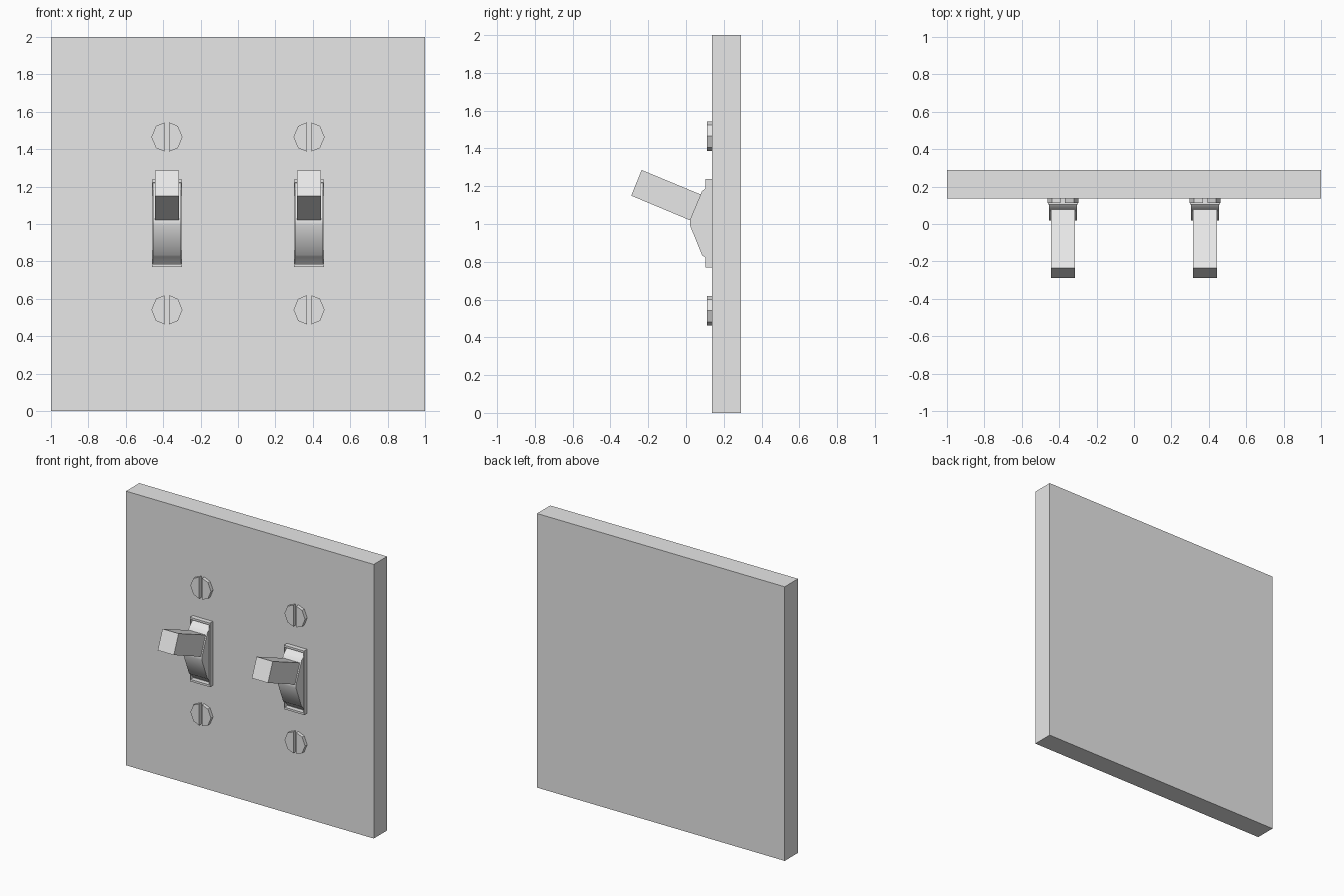
import bpy, bmesh, math

if "Cube" in bpy.data.objects:
    bpy.data.objects.remove(bpy.data.objects["Cube"])

grey = bpy.data.materials.new("plain_grey")
grey.use_nodes = True
colour = (0.8, 0.8, 0.8, 1)
grey.diffuse_color = colour
grey.node_tree.nodes["Principled BSDF"].inputs["Base Color"].default_value = colour


def extrude(name, points, vector, smooth_angle=None):
    """Solid made by sweeping a flat outline along a vector."""
    bm = bmesh.new()
    face = bm.faces.new([bm.verts.new(p) for p in points])
    swept = bmesh.ops.extrude_face_region(bm, geom=[face], use_keep_orig=True)
    bmesh.ops.translate(bm, vec=vector,
                        verts=[v for v in swept["geom"] if isinstance(v, bmesh.types.BMVert)])
    bmesh.ops.recalc_face_normals(bm, faces=bm.faces)
    mesh = bpy.data.meshes.new(name)
    bm.to_mesh(mesh)
    bm.free()
    mesh.materials.append(grey)
    obj = bpy.data.objects.new(name, mesh)
    bpy.context.collection.objects.link(obj)
    if smooth_angle:
        bpy.ops.object.select_all(action="DESELECT")
        obj.select_set(True)
        bpy.context.view_layer.objects.active = obj
        bpy.ops.object.shade_smooth_by_angle(angle=math.radians(smooth_angle))
    return obj


def box(name, x0, x1, y0, y1, z0, z1):
    return extrude(name, [(x0, y0, z0), (x1, y0, z0), (x1, y0, z1), (x0, y0, z1)],
                   (0, y1 - y0, 0))


def side_profile(name, x, half, profile, smooth_angle=None):
    return extrude(name, [(x - half, y, z) for y, z in profile], (2 * half, 0, 0), smooth_angle)


FRONT = 0.137
ROCKER = [(FRONT, 0.787), (0.1, 0.825), (0.085, 0.835), (0.02, 0.995),
          (0.02, 1.02), (0.085, 1.175), (0.1, 1.185), (FRONT, 1.22)]
LEVER = [(0.03, 1.016), (-0.29, 1.15), (-0.235, 1.286), (0.09, 1.151)]

# Wall plate
box("wall_plate", -1, 1, FRONT, 0.29, 0, 2)

for side, cx in (("right", -0.38), ("left", 0.38)):
    # Raised rim around the opening
    outer, inner, low, high, rim = 0.081, 0.075, 0.77, 1.237, 0.015
    for s, edge in ((-1, "right"), (1, "left")):
        xs = sorted((cx + s * inner, cx + s * outer))
        box(f"{side}_rim_{edge}", *xs, 0.103, FRONT, low, high)
    box(f"{side}_rim_bottom", cx - inner, cx + inner, 0.103, FRONT, low, low + rim)
    box(f"{side}_rim_top", cx - inner, cx + inner, 0.103, FRONT, high - rim, high)

    # Rocker and its toggle lever
    side_profile(f"{side}_rocker", cx, 0.0745, ROCKER, 40)
    side_profile(f"{side}_lever", cx, 0.065, LEVER)

    # Eight-sided slotted screws, each made of two halves
    radius, slot = 0.083, 0.012
    for level, cz in (("lower", 0.541), ("upper", 1.465)):
        for s, half in ((-1, "right"), (1, "left")):
            diag = radius * math.sqrt(0.5)
            cut = radius - slot * math.tan(math.pi / 8)
            outline = [(slot, cut), (diag, diag), (radius, 0), (diag, -diag), (slot, -cut)]
            extrude(f"{side}_{level}_screw_{half}_half",
                    [(cx + s * x, 0.112, cz + z) for x, z in outline],
                    (0, FRONT - 0.112, 0))
